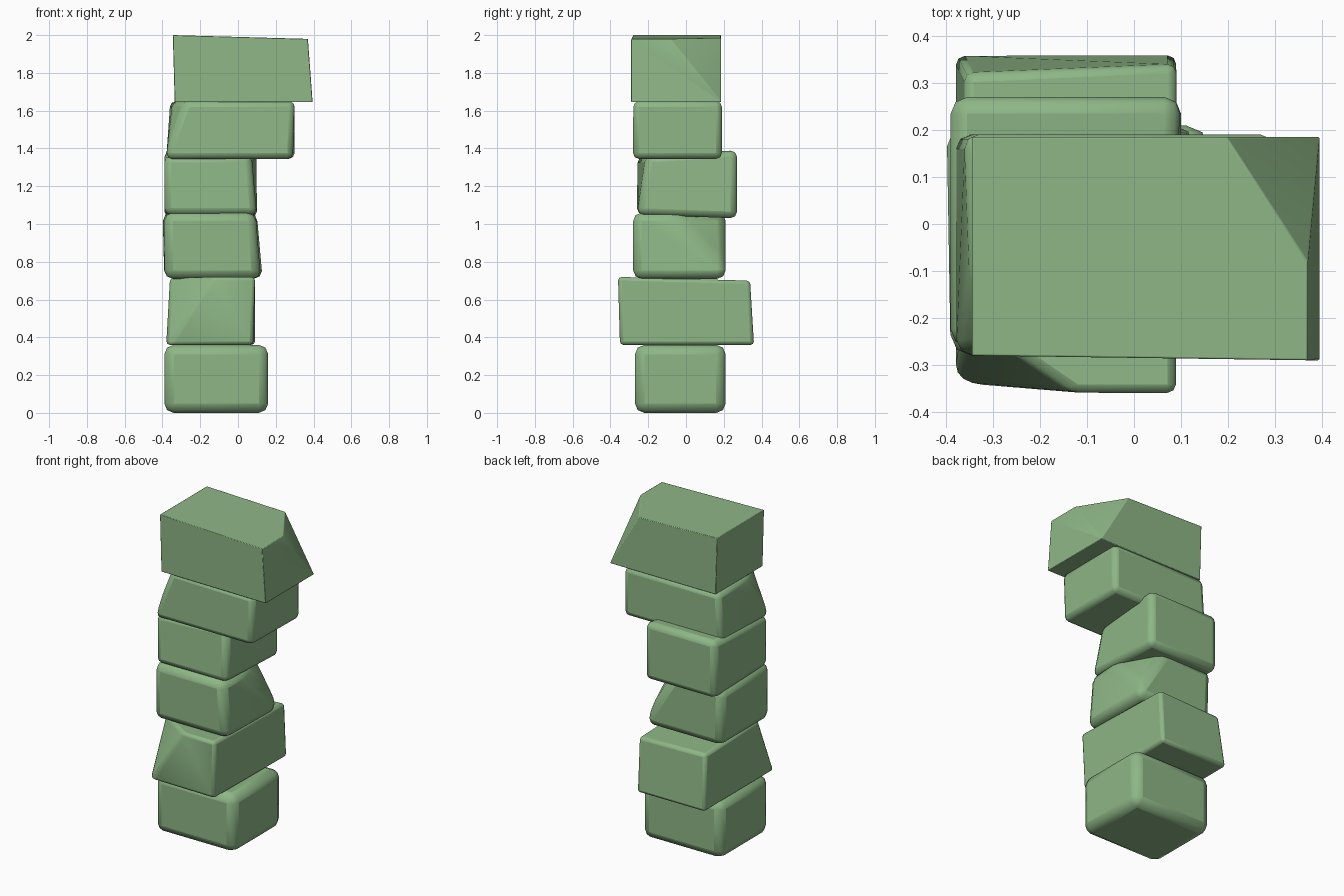
import bpy, bmesh
from mathutils import Vector

default = bpy.data.objects.get("Cube")
if default:
    bpy.data.objects.remove(default, do_unlink=True)

green = bpy.data.materials.new("leaf green")
green.use_nodes = True
shade = (0.27, 0.47, 0.24, 1)
green.diffuse_color = shade
green.node_tree.nodes["Principled BSDF"].inputs["Base Color"].default_value = shade


def block(name, x, y, z, nudges={}, chops=(), bevel=0.045):
    """Worn stone: box with nudged corners, chopped by planes, then bevelled.
    Corners are named P/N for +x/-x, B/F for back/front, T/L for top/low."""
    bm = bmesh.new()
    bmesh.ops.create_cube(bm, size=1)
    for v in bm.verts:
        px, py, pz = (c > 0 for c in v.co)
        key = "NP"[px] + "FB"[py] + "LT"[pz]
        v.co = Vector((x[px], y[py], z[pz])) + Vector(nudges.get(key, (0, 0, 0)))
    # slice a corner away with the plane through three points
    for a, b, c in chops:
        a, b, c = Vector(a), Vector(b), Vector(c)
        n = (b - a).cross(c - a).normalized()
        centre = Vector((sum(x) / 2, sum(y) / 2, sum(z) / 2))
        if n.dot(centre - a) > 0:
            n = -n
        cut = bmesh.ops.bisect_plane(
            bm, geom=bm.verts[:] + bm.edges[:] + bm.faces[:],
            plane_co=a, plane_no=n, clear_outer=True)
        edges = [e for e in cut["geom_cut"] if isinstance(e, bmesh.types.BMEdge)]
        bmesh.ops.edgeloop_fill(bm, edges=edges)
    bmesh.ops.recalc_face_normals(bm, faces=bm.faces)
    mesh = bpy.data.meshes.new(name)
    bm.to_mesh(mesh)
    bm.free()
    ob = bpy.data.objects.new(name, mesh)
    bpy.context.collection.objects.link(ob)
    mesh.materials.append(green)
    mod = ob.modifiers.new("worn edges", "BEVEL")
    mod.width, mod.segments, mod.limit_method = bevel, 2, "ANGLE"
    mod.angle_limit = 0.3
    bpy.ops.object.select_all(action="DESELECT")
    ob.select_set(True)
    bpy.context.view_layer.objects.active = ob
    bpy.ops.object.shade_smooth_by_angle(angle=0.7)
    return ob


# Stack from the ground up
block("base_stone", (-0.39, 0.16), (-0.27, 0.21), (0, 0.36), bevel=0.05)

block("second_stone", (-0.38, 0.09), (-0.36, 0.36), (0.36, 0.71),
      {"NFT": (0.02, 0, 0.01), "PFT": (0, 0, 0.01), "NBT": (0.02, -0.04, -0.01),
       "PBT": (0, -0.02, -0.01), "PFL": (-0.01, 0.01, 0), "NFL": (0, 0.02, 0)},
      [((-0.38, -0.27, 0.5), (-0.25, -0.36, 0.5), (-0.25, -0.27, 0.73))],
      bevel=0.03)

block("third_stone", (-0.39, 0.12), (-0.28, 0.21), (0.71, 1.06),
      {"PFT": (-0.03, 0, 0), "PBL": (0.01, 0, 0), "NBT": (-0.01, 0, 0)},
      [((0.13, 0.2, 0.78), (0.09, -0.05, 1.06), (-0.05, 0.21, 1.06))])

block("fourth_stone", (-0.39, 0.10), (-0.26, 0.27), (1.05, 1.36),
      {"PBT": (0, 0, 0.03), "NBT": (0, 0, 0.03), "PBL": (0, 0, -0.02),
       "NBL": (0, 0, -0.02), "PFT": (-0.03, 0.05, 0)}, bevel=0.035)

block("fifth_stone", (-0.38, 0.30), (-0.28, 0.19), (1.345, 1.65),
      {"NFT": (0.04, 0.02, 0), "PFL": (-0.01, 0, 0), "NBT": (0.02, 0, 0)},
      [((-0.38, -0.27, 1.38), (-0.35, -0.1, 1.65), (-0.27, -0.28, 1.65))],
      bevel=0.03)

block("top_stone", (-0.335, 0.395), (-0.28, 0.185), (1.645, 2.0),
      {"NFT": (-0.01, 0, 0), "NBT": (-0.01, 0, 0), "PFT": (-0.025, -0.01, -0.02),
       "PBT": (-0.025, 0, -0.02), "PFL": (0, -0.01, 0)},
      [((0.38, 0.18, 1.68), (0.2, 0.185, 1.98), (0.37, -0.08, 1.98))])
